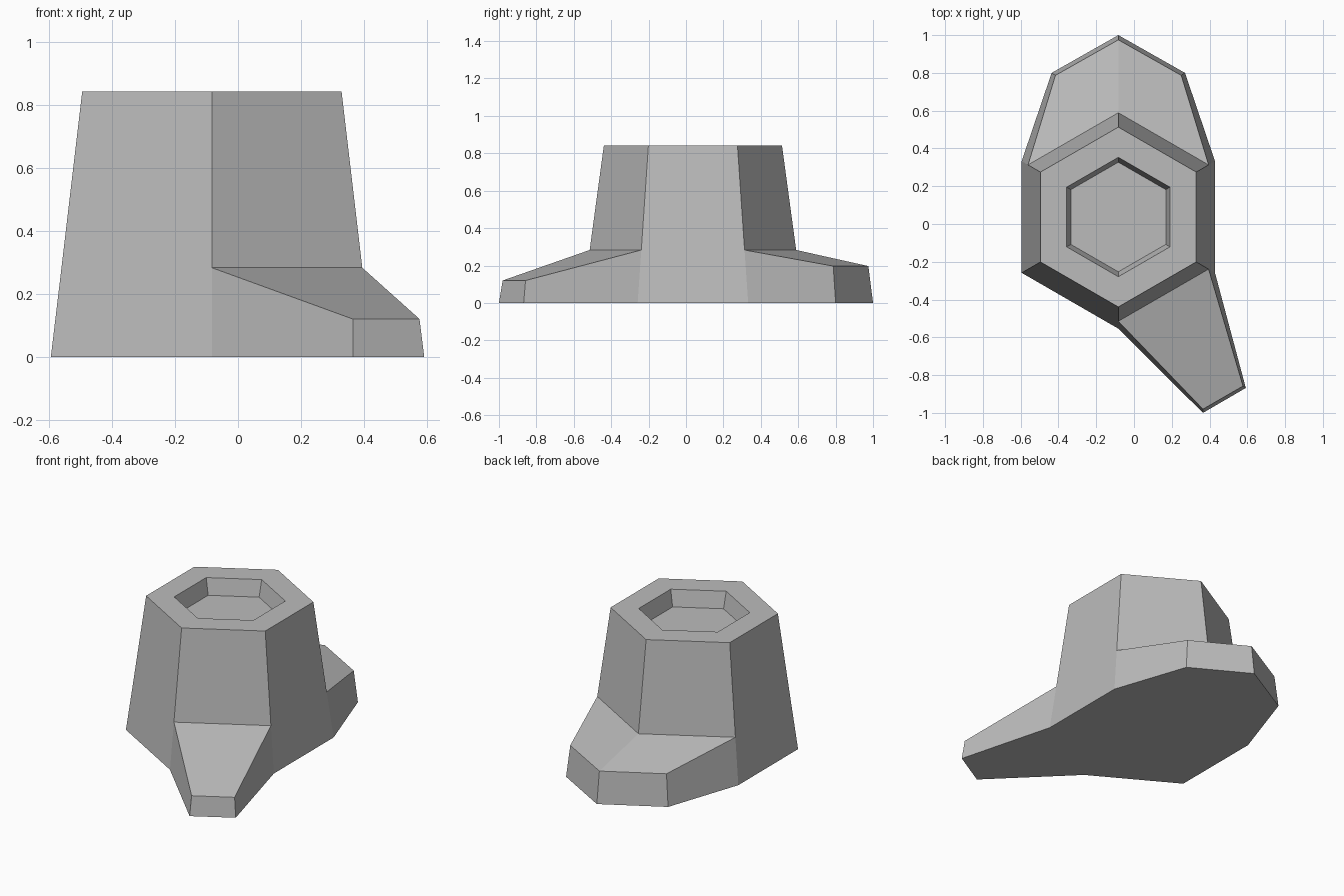
import bpy, bmesh, math

cube = bpy.data.objects.get("Cube")
if cube:
    bpy.data.objects.remove(cube, do_unlink=True)

CX, CY = -0.083, 0.037      # axis of the hexagonal tower
SHOULDER, TOP = 0.283, 0.843
RECESS_DEPTH = 0.1

stone = bpy.data.materials.new("grey_stone")
stone.use_nodes = True
colour = (0.5, 0.5, 0.5, 1)
stone.diffuse_color = colour
stone.node_tree.nodes["Principled BSDF"].inputs["Base Color"].default_value = colour

bm = bmesh.new()


def hexagon(radius, z):
    """Six vertices, starting at the front point and going anticlockwise."""
    angles = [math.radians(60 * k - 90) for k in range(6)]
    return [bm.verts.new((CX + radius * math.cos(a), CY + radius * math.sin(a), z))
            for a in angles]


def points(outline, z):
    return [bm.verts.new((x, y, z)) for x, y in outline]


def walls(low, high):
    """Quads between two rows of vertices."""
    for i in range(len(low) - 1):
        bm.faces.new((low[i], low[i + 1], high[i + 1], high[i]))


# Tapered tower with a hexagonal recess in its top
base = hexagon(0.591, 0)
shoulder = hexagon(0.552, SHOULDER)
crown = hexagon(0.476, TOP)
rim = hexagon(0.316, TOP)
floor = hexagon(0.29, TOP - RECESS_DEPTH)
for low, high in ((shoulder, crown), (crown, rim), (rim, floor)):
    walls(low + low[:1], high + high[:1])
bm.faces.new(floor)

# Lower walls on the sides without a ledge
for a, b in ((1, 2), (4, 5), (5, 0)):
    walls([base[a], base[b]], [shoulder[a], shoulder[b]])

# Narrow sloping spur at the front
spur_low = points([(0.365, -1.0), (0.592, -0.868)], 0)
spur_high = points([(0.365, -0.98), (0.577, -0.858)], 0.12)
walls([base[0]] + spur_low + [base[1]], [shoulder[0]] + spur_high + [shoulder[1]])
bm.faces.new([shoulder[0]] + spur_high + [shoulder[1]])

# Wide pointed ledge at the back, mirrored about the tower axis
ledge_low = points([(CX + 0.353, 0.8), (CX, 1.0), (CX - 0.353, 0.8)], 0)
ledge_high = points([(CX + 0.333, 0.787), (CX, 0.975), (CX - 0.333, 0.787)], 0.197)
walls([base[2]] + ledge_low + [base[4]], [shoulder[2]] + ledge_high + [shoulder[4]])
bm.faces.new((shoulder[2], ledge_high[0], ledge_high[1], shoulder[3]))
bm.faces.new((shoulder[3], ledge_high[1], ledge_high[2], shoulder[4]))

# Flat underside following the whole outline
bm.faces.new([base[0]] + spur_low + [base[1], base[2]] + ledge_low + [base[4], base[5]])

# Tidy the unused back base corner and finish the mesh
bm.verts.remove(base[3])
bmesh.ops.recalc_face_normals(bm, faces=bm.faces[:])
mesh = bpy.data.meshes.new("hexagonal_tower")
bm.to_mesh(mesh)
bm.free()
mesh.materials.append(stone)
tower = bpy.data.objects.new("hexagonal_tower", mesh)
bpy.context.collection.objects.link(tower)
